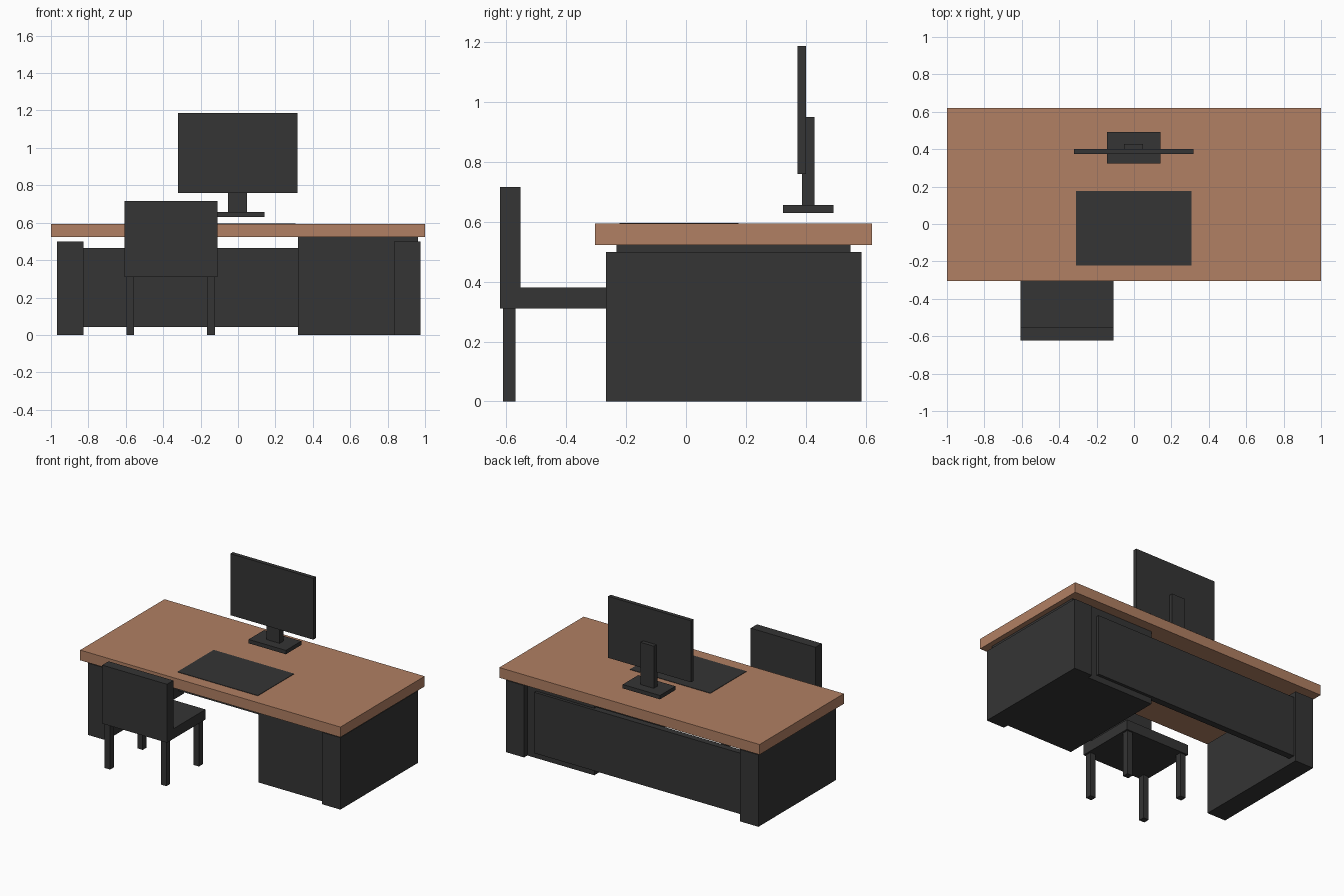
import bpy
import bmesh

default_cube = bpy.data.objects.get("Cube")
if default_cube:
    bpy.data.objects.remove(default_cube, do_unlink=True)


def make_material(name, rgb):
    mat = bpy.data.materials.new(name)
    mat.use_nodes = True
    colour = (*rgb, 1.0)
    mat.diffuse_color = colour
    bsdf = next(n for n in mat.node_tree.nodes if n.type == 'BSDF_PRINCIPLED')
    bsdf.inputs["Base Color"].default_value = colour
    return mat


wood = make_material("warm brown wood", (0.44, 0.215, 0.125))
charcoal = make_material("charcoal", (0.035, 0.035, 0.035))


def box(name, xs, ys, zs, mat=charcoal):
    """Box given by its extent along each axis."""
    spans = (xs, ys, zs)
    bm = bmesh.new()
    bmesh.ops.create_cube(bm, size=1)
    for v in bm.verts:
        for axis, (low, high) in enumerate(spans):
            v.co[axis] *= high - low
    mesh = bpy.data.meshes.new(name)
    bm.to_mesh(mesh)
    bm.free()
    mesh.materials.append(mat)
    obj = bpy.data.objects.new(name, mesh)
    obj.location = [(low + high) / 2 for low, high in spans]
    bpy.context.collection.objects.link(obj)
    return obj


# Desk: top, two end panels, drawer cabinet, back panel
box("desk_top", (-1, 1), (-0.304, 0.621), (0.523, 0.594), wood)
for name, xs in (("right_end_panel", (-0.967, -0.825)),
                 ("left_end_panel", (0.835, 0.975))):
    box(name, xs, (-0.268, 0.586), (0, 0.5))
box("drawer_cabinet", (0.32, 0.963), (-0.232, 0.55), (0, 0.523))
box("back_panel", (-0.825, 0.767), (0.525, 0.57), (0.042, 0.465))

# Thin mat lying on the desk
box("desk_mat", (-0.31, 0.308), (-0.222, 0.176), (0.594, 0.597))

# Monitor
box("monitor_screen", (-0.32, 0.318), (0.373, 0.401), (0.76, 1.187))
box("monitor_stand", (-0.053, 0.049), (0.387, 0.429), (0.655, 0.95))
box("monitor_base", (-0.145, 0.141), (0.324, 0.493), (0.63, 0.657))

# Chair: backrest, seat and four legs
box("chair_backrest", (-0.608, -0.11), (-0.622, -0.553), (0.31, 0.716))
box("chair_seat", (-0.608, -0.11), (-0.553, -0.2), (0.31, 0.38))
leg = 0.042
for side, x in (("right", -0.597), ("left", -0.165)):
    for end, y in (("outer", -0.611), ("inner", -0.253)):
        box(f"chair_leg_{side}_{end}", (x, x + leg), (y, y + leg), (0, 0.31))
